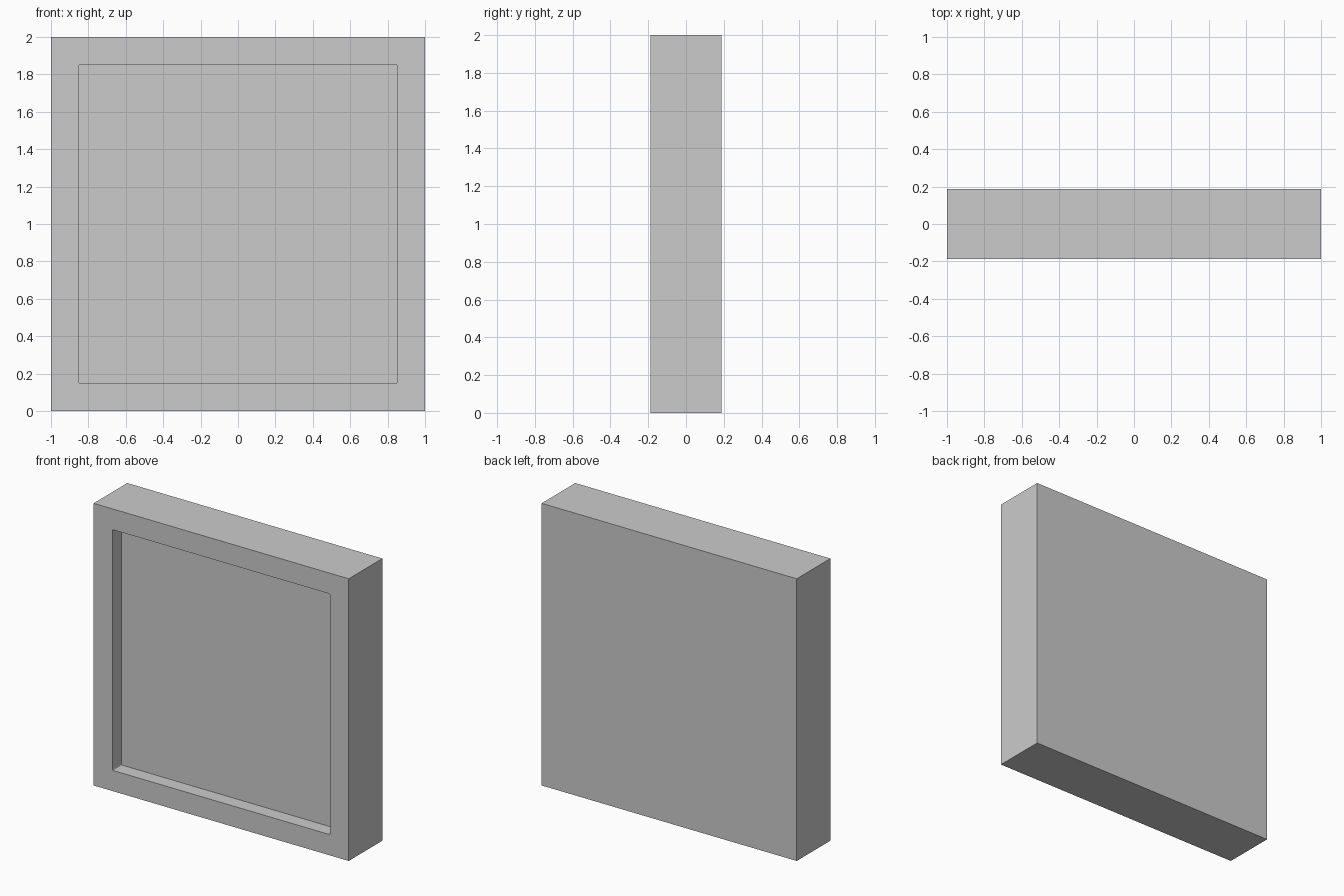
import bpy, bmesh

if "Cube" in bpy.data.objects:
    bpy.data.objects.remove(bpy.data.objects["Cube"])

HALF_DEPTH = 0.188
RIM = 0.147
RECESS = 0.10

# Square slab standing on the ground
bm = bmesh.new()
bmesh.ops.create_cube(bm, size=1)
bmesh.ops.scale(bm, vec=(2, 2 * HALF_DEPTH, 2), verts=bm.verts)
bmesh.ops.translate(bm, vec=(0, 0, 1), verts=bm.verts)
bm.normal_update()

# Raised rim: inset the front face and push a recess inward
front = min(bm.faces, key=lambda f: f.calc_center_median().y)
bmesh.ops.inset_region(bm, faces=[front], thickness=RIM, use_even_offset=True)
panel = bmesh.ops.extrude_discrete_faces(bm, faces=[front])["faces"][0]
bmesh.ops.translate(bm, vec=(0, RECESS, 0), verts=panel.verts)

# Slightly eased inner corners of the recess
corners = [e for e in bm.edges
           if abs(e.verts[0].co.y - e.verts[1].co.y) > 0.05
           and abs(e.verts[0].co.x) < 0.9 and abs(e.verts[1].co.x) < 0.9]
bmesh.ops.bevel(bm, geom=corners, offset=0.01, segments=2, profile=0.5,
                affect='EDGES')
bmesh.ops.recalc_face_normals(bm, faces=bm.faces)

mesh = bpy.data.meshes.new("framed_panel")
bm.to_mesh(mesh)
bm.free()
bpy.context.collection.objects.link(bpy.data.objects.new("framed_panel", mesh))
